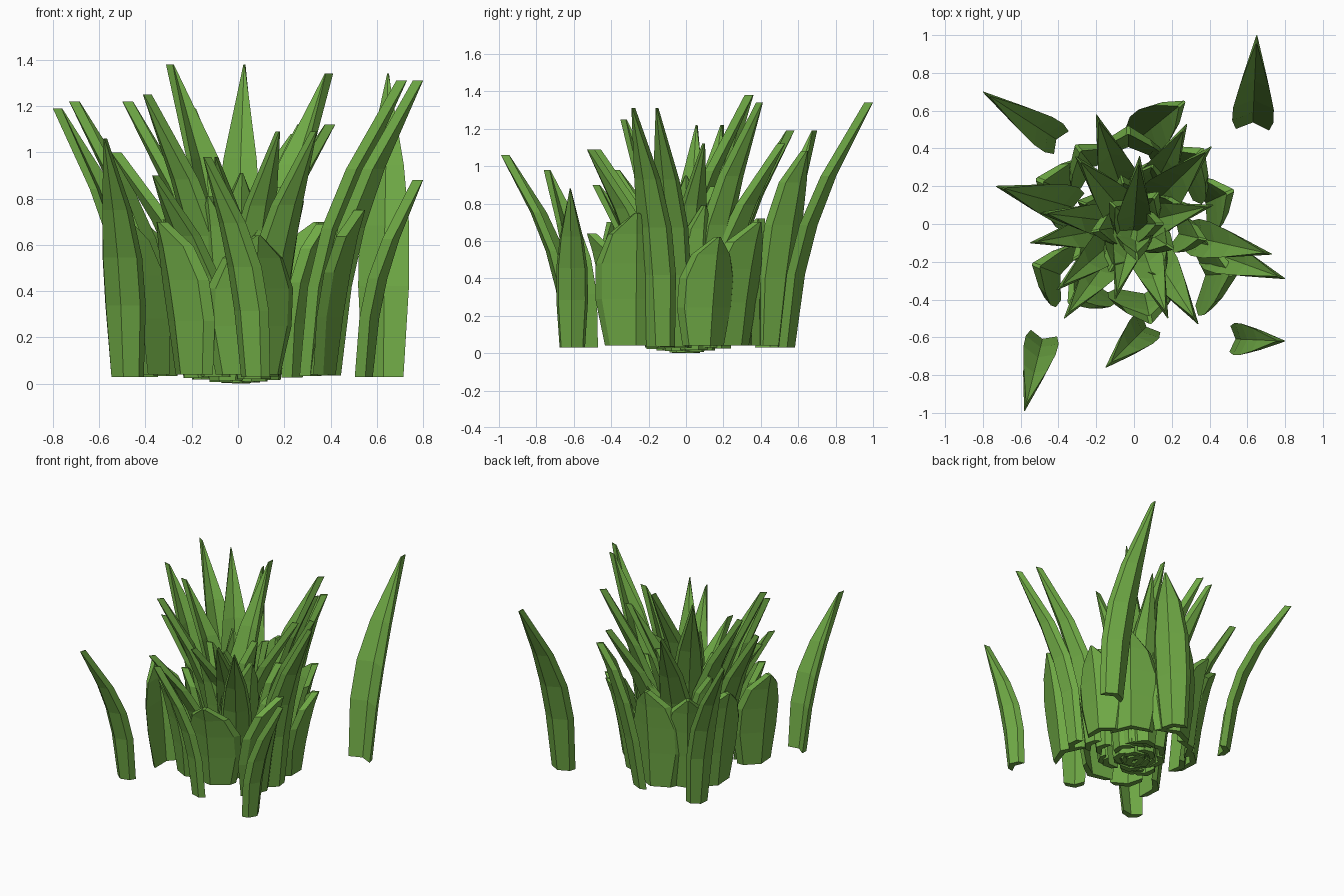
import bpy, bmesh, math
from mathutils import Vector

if "Cube" in bpy.data.objects:
    bpy.data.objects.remove(bpy.data.objects["Cube"])

green = bpy.data.materials.new("leaf green")
green.diffuse_color = (0.16, 0.40, 0.06, 1)
green.use_nodes = True
green.node_tree.nodes["Principled BSDF"].inputs["Base Color"].default_value = green.diffuse_color

# spine: (height fraction, outward fraction, width fraction)
TALL = [(0, 0, .8), (.3, .13, 1), (.5, .29, .98), (.7, .53, .72), (1, 1, .03)]
WIDE = [(0, 0, .75), (.35, .25, 1), (.62, .5, 1), (.84, .75, .7), (1, 1, .06)]


def blade(name, base, tip, width, spine, thick=0.045, z0=0.03, fold=0.22):
    """Folded, thick leaf that bends from base towards tip."""
    b, t = Vector((*base, z0)), Vector(tip)
    out = Vector((t.x - b.x, t.y - b.y, 0))
    reach = out.length
    out.normalize()
    side = Vector((-out.y, out.x, 0))
    bm = bmesh.new()
    rings = []
    for hz, ho, hw in spine:
        c = b + out * (reach - thick / 2) * ho + Vector((0, 0, (t.z - z0) * hz))
        w = width * hw / 2
        inner = [(-w, -w * 2 * fold), (0, 0), (w, -w * 2 * fold)]
        outer = [(x * .85, d + thick) for x, d in reversed(inner)]
        rings.append([bm.verts.new(c + side * x + out * (d - thick / 2))
                      for x, d in inner + outer])
    for r0, r1 in zip(rings, rings[1:]):
        for i in range(6):
            j = (i + 1) % 6
            bm.faces.new((r0[i], r0[j], r1[j], r1[i]))
    for r in (rings[0], rings[-1]):      # end caps
        bm.faces.new((r[0], r[1], r[4], r[5]))
        bm.faces.new((r[1], r[2], r[3], r[4]))
    bmesh.ops.recalc_face_normals(bm, faces=bm.faces)
    me = bpy.data.meshes.new(name)
    bm.to_mesh(me)
    bm.free()
    me.materials.append(green)
    bpy.context.collection.objects.link(bpy.data.objects.new(name, me))


# separate blades standing around the clump: base x, y, tip x, y, z, width
for i, (bx, by, tx, ty, h, w) in enumerate([
        (-.43, .46, -.8, .7, 1.19, .18), (.63, .56, .65, 1.0, 1.34, .22),
        (-.49, -.63, -.58, -.99, 1.06, .18), (.05, -.56, -.15, -.76, .98, .18),
        (.56, -.61, .8, -.62, .88, .17)]):
    blade(f"outer_blade_{i}", (bx, by), (tx, ty, h), w, TALL)

# tall blades of the clump: tip x, y, z, width (base lies inward of the tip)
for i, (tx, ty, h, w) in enumerate([
        (-.73, .2, 1.22, .22), (-.5, .06, 1.22, .2), (-.41, -.35, 1.25, .2),
        (-.31, .36, 1.38, .22), (-.2, .58, 1.19, .22), (.03, .36, 1.38, .2),
        (.41, .41, 1.34, .22), (.28, .53, 1.12, .22), (.73, -.16, 1.31, .2),
        (.8, -.29, 1.31, .2), (.34, -.53, 1.09, .2), (.18, -.5, 1.09, .2),
        (-.37, -.5, .9, .2), (-.55, -.1, 1.0, .2),
        (.42, .1, 1.12, .2), (-.1, -.4, .98, .2)]):
    r = math.hypot(tx, ty)
    k = (r - .4) / r
    blade(f"tall_blade_{i}", (tx * k, ty * k), (tx, ty, h), w, TALL,
          z0=.02 + .03 * min(1, abs(k)))

# short broad leaves wrapping the clump
for i, (bx, by, tx, ty, h, w) in enumerate([
        (.40, -.27, .55, -.26, .75, .42), (.40, .12, .53, .18, .62, .32),
        (-.37, .18, -.52, .24, .76, .4), (-.41, -.26, -.54, -.21, .73, .34),
        (.06, -.39, .09, -.53, .64, .38), (-.23, -.33, -.35, -.42, .7, .3),
        (-.03, .43, -.03, .52, .75, .38), (.06, .48, .27, .65, 1.08, .24),
        (.26, .28, .37, .40, .7, .38), (-.23, .32, -.31, .42, .72, .32)]):
    blade(f"broad_leaf_{i}", (bx, by), (tx, ty, h), w, WIDE, z0=.04, fold=.2)

# spiral of inner leaves filling the core
for i in range(14):
    a, r = i * 2.4, .03 + .018 * i
    blade(f"inner_leaf_{i}", (r * math.cos(a), r * math.sin(a)),
          ((r + .13) * math.cos(a), (r + .13) * math.sin(a), .95 - .02 * i),
          .2, WIDE, z0=.03 * i / 14)
